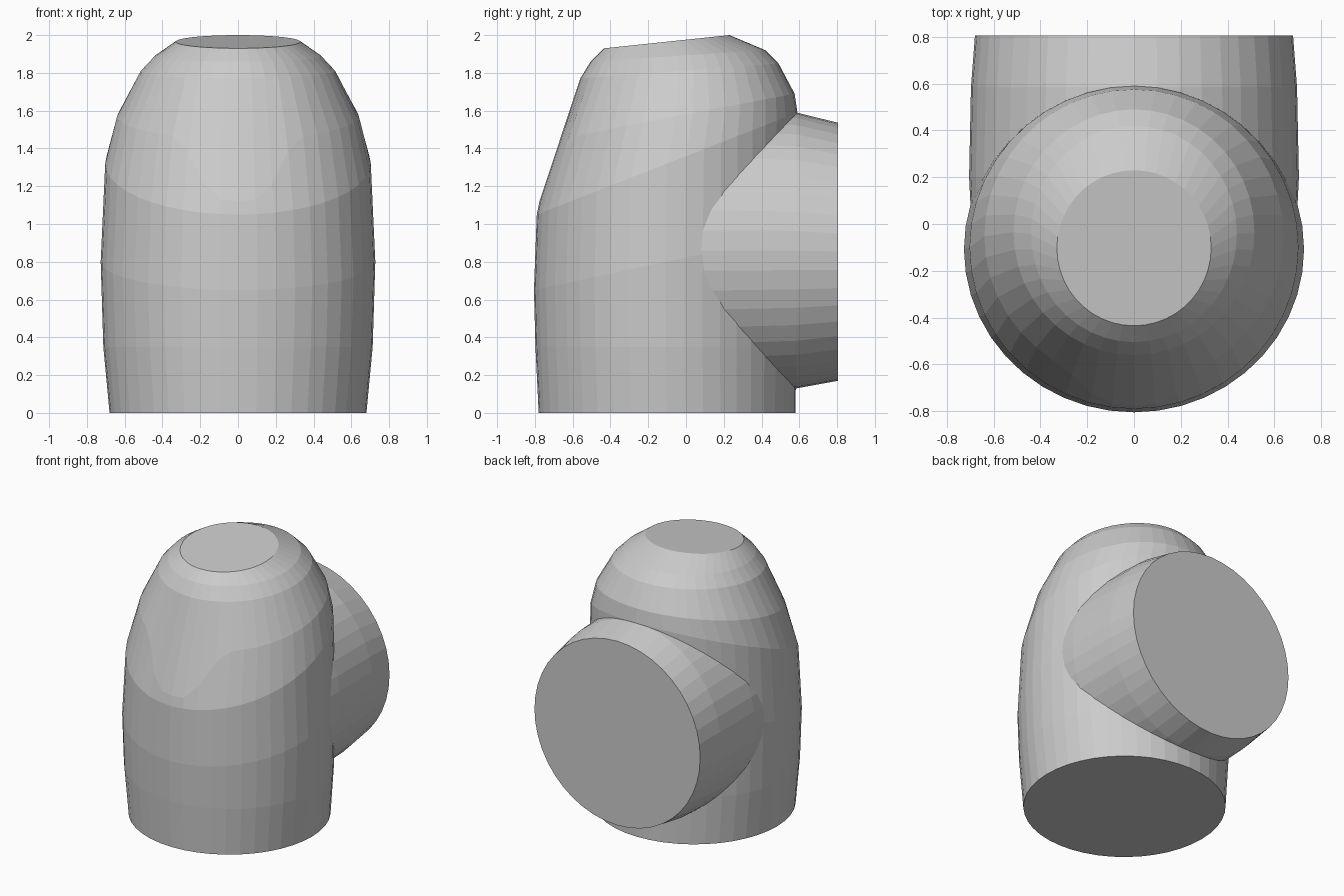
import bpy, bmesh, math

if "Cube" in bpy.data.objects:
    bpy.data.objects.remove(bpy.data.objects["Cube"])

SIDES = 44


def loft(name, rings):
    """Closed skin through a list of point rings, capped at both ends."""
    bm = bmesh.new()
    rows = [[bm.verts.new(p) for p in ring] for ring in rings]
    for a, b in zip(rows, rows[1:]):
        for i in range(SIDES):
            j = (i + 1) % SIDES
            bm.faces.new((a[i], a[j], b[j], b[i]))
    bm.faces.new(rows[0])
    bm.faces.new(rows[-1])
    bmesh.ops.recalc_face_normals(bm, faces=bm.faces)
    mesh = bpy.data.meshes.new(name)
    bm.to_mesh(mesh)
    bm.free()
    obj = bpy.data.objects.new(name, mesh)
    bpy.context.collection.objects.link(obj)
    return obj


def body_ring(front, back, half_width, dip=0.0):
    """Tilted ellipse from a front (y, z) to a back (y, z) point; dip sags the front."""
    pts = []
    for i in range(SIDES):
        a = 2 * math.pi * i / SIDES
        t = (1 - math.cos(a)) / 2
        x = half_width * math.sin(a)
        y = front[0] + (back[0] - front[0]) * t
        z = front[1] + (back[1] - front[1]) * t
        if t < 0.5:
            sag = dip * math.exp(-(x / 0.24) ** 4)
            z -= sag
            y -= sag * 0.29
        pts.append((x, y, z))
    return pts


def pipe_ring(y, rx, rz, zc):
    angles = [2 * math.pi * i / SIDES for i in range(SIDES)]
    return [(rx * math.sin(a), y, zc + rz * math.cos(a)) for a in angles]


# Domed upright body with tilted shoulder bands
body = loft("body", [
    body_ring((-0.78, 0.0), (0.58, 0.0), 0.68),
    body_ring((-0.797, 0.35), (0.583, 0.35), 0.713),
    body_ring((-0.805, 0.65), (0.59, 0.95), 0.727),
    body_ring((-0.79, 1.05), (0.59, 1.59), 0.703),
    body_ring((-0.68, 1.45), (0.575, 1.69), 0.64, 0.33),
    body_ring((-0.56, 1.77), (0.49, 1.85), 0.515),
    body_ring((-0.505, 1.86), (0.42, 1.92), 0.44),
    body_ring((-0.435, 1.93), (0.23, 2.0), 0.33),
])

# Wide round outlet at the back
outlet = loft("back_outlet", [
    pipe_ring(-0.1, 0.69, 0.75, 0.86),
    pipe_ring(0.2, 0.705, 0.75, 0.86),
    pipe_ring(0.585, 0.697, 0.73, 0.86),
    pipe_ring(0.805, 0.68, 0.683, 0.853),
])

# Merge the outlet into the body
join = body.modifiers.new("join_outlet", 'BOOLEAN')
join.operation = 'UNION'
join.solver = 'EXACT'
join.object = outlet
bpy.context.view_layer.objects.active = body
bpy.ops.object.modifier_apply(modifier=join.name)
bpy.data.objects.remove(outlet)
